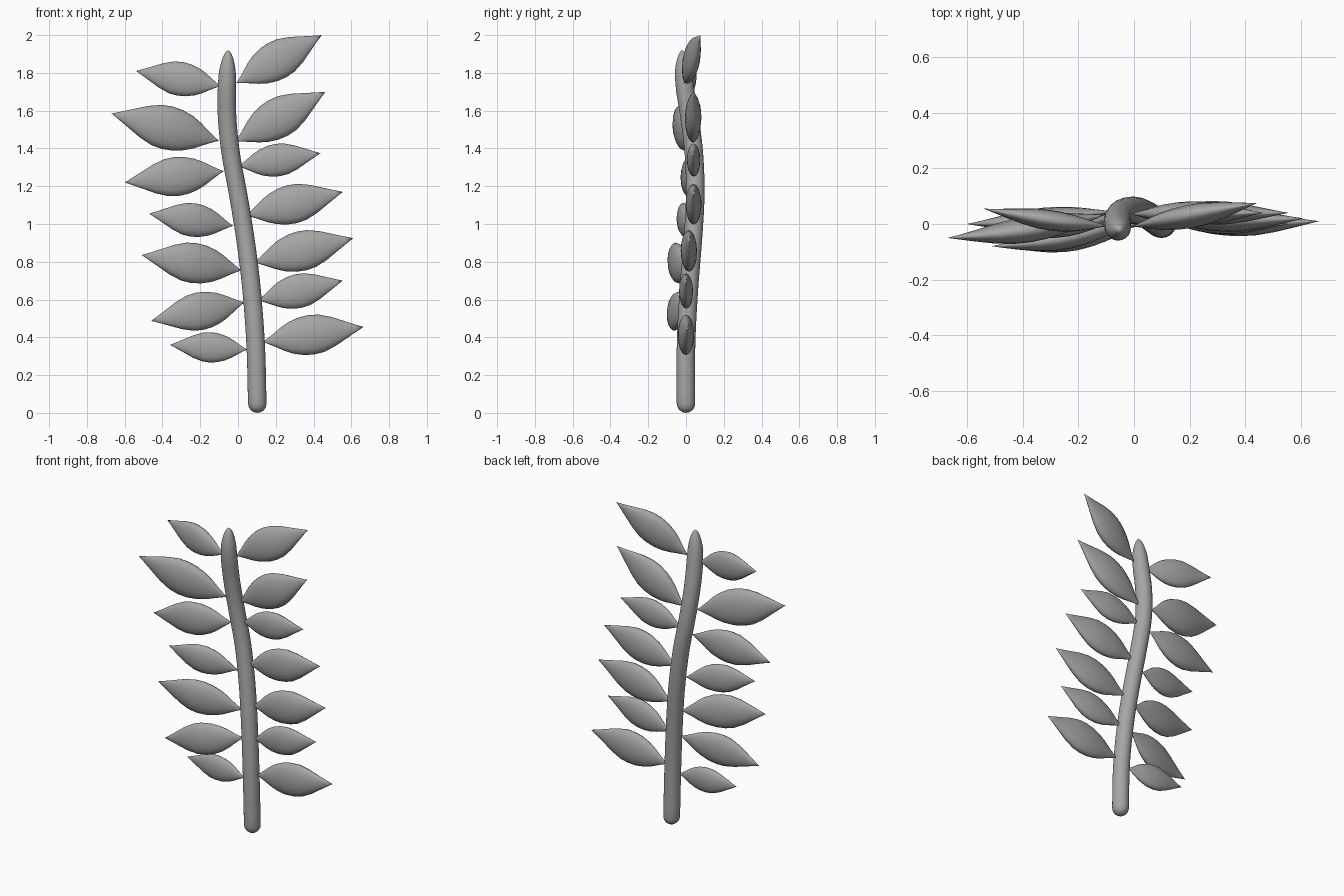
import bpy, bmesh, math
from mathutils import Vector

if "Cube" in bpy.data.objects:
    bpy.data.objects.remove(bpy.data.objects["Cube"])

# Dark grey for the whole plant
GREY = bpy.data.materials.new("dark_grey")
GREY.diffuse_color = (0.38, 0.38, 0.38, 1)
GREY.use_nodes = True
GREY.node_tree.nodes["Principled BSDF"].inputs["Base Color"].default_value = GREY.diffuse_color


def loft(name, rings, sides):
    """Skin rings given as (centre, axis_u, axis_v); both ends close to a point."""
    bm = bmesh.new()
    loops = []
    for c, u, v in rings[1:-1]:
        loops.append([bm.verts.new(c + u * math.cos(a) + v * math.sin(a))
                      for a in (2 * math.pi * i / sides for i in range(sides))])
    first, last = bm.verts.new(rings[0][0]), bm.verts.new(rings[-1][0])
    for i in range(sides):
        j = (i + 1) % sides
        bm.faces.new((first, loops[0][j], loops[0][i]))
        bm.faces.new((last, loops[-1][i], loops[-1][j]))
        for a, b in zip(loops, loops[1:]):
            bm.faces.new((a[i], a[j], b[j], b[i]))
    bmesh.ops.recalc_face_normals(bm, faces=bm.faces)
    me = bpy.data.meshes.new(name)
    bm.to_mesh(me)
    bm.free()
    me.materials.append(GREY)
    for p in me.polygons:
        p.use_smooth = True
    ob = bpy.data.objects.new(name, me)
    bpy.context.collection.objects.link(ob)
    return ob


# Stem: swaying round stalk, (x, y, z) centre line
PATH = [Vector(p) for p in (
    (0.103, 0.0, 0.0), (0.094, 0.0, 0.35), (0.072, 0.015, 0.65), (0.042, 0.035, 0.90),
    (0.002, 0.049, 1.15), (-0.038, 0.042, 1.37), (-0.058, 0.018, 1.57),
    (-0.058, -0.01, 1.75), (-0.052, -0.02, 1.92))]


def stem_point(z):
    k = next((i for i in range(len(PATH) - 2) if z <= PATH[i + 1].z), len(PATH) - 2)
    a, b = PATH[k], PATH[k + 1]
    p0, p3 = PATH[max(k - 1, 0)], PATH[min(k + 2, len(PATH) - 1)]
    t, h = (z - a.z) / (b.z - a.z), b.z - a.z
    ma = (b - p0) / (b.z - p0.z) * h
    mb = (p3 - a) / (p3.z - a.z) * h
    return (a * (2*t**3 - 3*t**2 + 1) + ma * (t**3 - 2*t**2 + t)
            + b * (3*t**2 - 2*t**3) + mb * (t**3 - t**2))


def stem_radius(z):
    r = 0.049
    if z < r:
        return r * math.sqrt(max(0, 1 - (1 - z / r) ** 2))
    if z > 1.73:
        return r * max(0, 1 - ((z - 1.73) / 0.19) ** 2) ** 0.6
    return r


heights = [0, 0.004, 0.014, 0.03] + [0.05 + i * 0.055 for i in range(31)] \
    + [1.79, 1.82, 1.85, 1.88, 1.90, 1.912, 1.92]
loft("stem", [(stem_point(z), Vector((stem_radius(z), 0, 0)),
               Vector((0, stem_radius(z), 0))) for z in heights], 24)

# Leaves: base x, base z, tip x, tip y, tip z, middle y
LEAVES = {
    "right": [(0.13, 0.375, 0.665, 0.01, 0.455, 0.0), (0.105, 0.595, 0.555, 0.0, 0.70, 0.0),
              (0.085, 0.795, 0.61, 0.02, 0.925, 0.015), (0.04, 1.045, 0.555, 0.04, 1.17, 0.04),
              (0.0, 1.305, 0.437, 0.04, 1.375, 0.04), (-0.015, 1.435, 0.463, 0.04, 1.70, 0.038),
              (-0.01, 1.745, 0.443, 0.076, 2.0, 0.03)],
    "left": [(0.05, 0.335, -0.36, 0.0, 0.36, 0.0), (0.035, 0.585, -0.46, -0.085, 0.487, -0.055),
             (0.02, 0.755, -0.51, -0.08, 0.835, -0.048), (-0.025, 0.99, -0.47, -0.03, 1.055, -0.01),
             (-0.075, 1.28, -0.60, 0.0, 1.22, 0.015), (-0.1, 1.44, -0.67, -0.05, 1.585, -0.02),
             (-0.09, 1.73, -0.54, 0.055, 1.81, 0.015)],
}
# Leaf outline: position along the leaf, share of full width
OUTLINE = [(0, 0), (0.04, 0.1), (0.11, 0.31), (0.2, 0.6), (0.28, 0.8), (0.38, 0.95),
           (0.48, 1), (0.58, 0.95), (0.7, 0.74), (0.82, 0.44), (0.92, 0.19), (1, 0)]

for side, leaves in LEAVES.items():
    for n, (bx, bz, tx, ty, tz, my) in enumerate(leaves, 1):
        base = Vector((bx, stem_point(bz).y, bz))
        tip = Vector((tx, ty, tz))
        length = (tip - base).length
        across = Vector((-(tz - bz), 0, tx - bx)).normalized()
        bulge = my - (base.y + ty) / 2
        rings = []
        for t, w in OUTLINE:
            c = base.lerp(tip, t)
            c.y += bulge * 4 * t * (1 - t)
            rings.append((c, across * (0.195 * length * w), Vector((0, 0.08 * length * w, 0))))
        loft(f"{side}_leaf_{n}", rings, 16)
